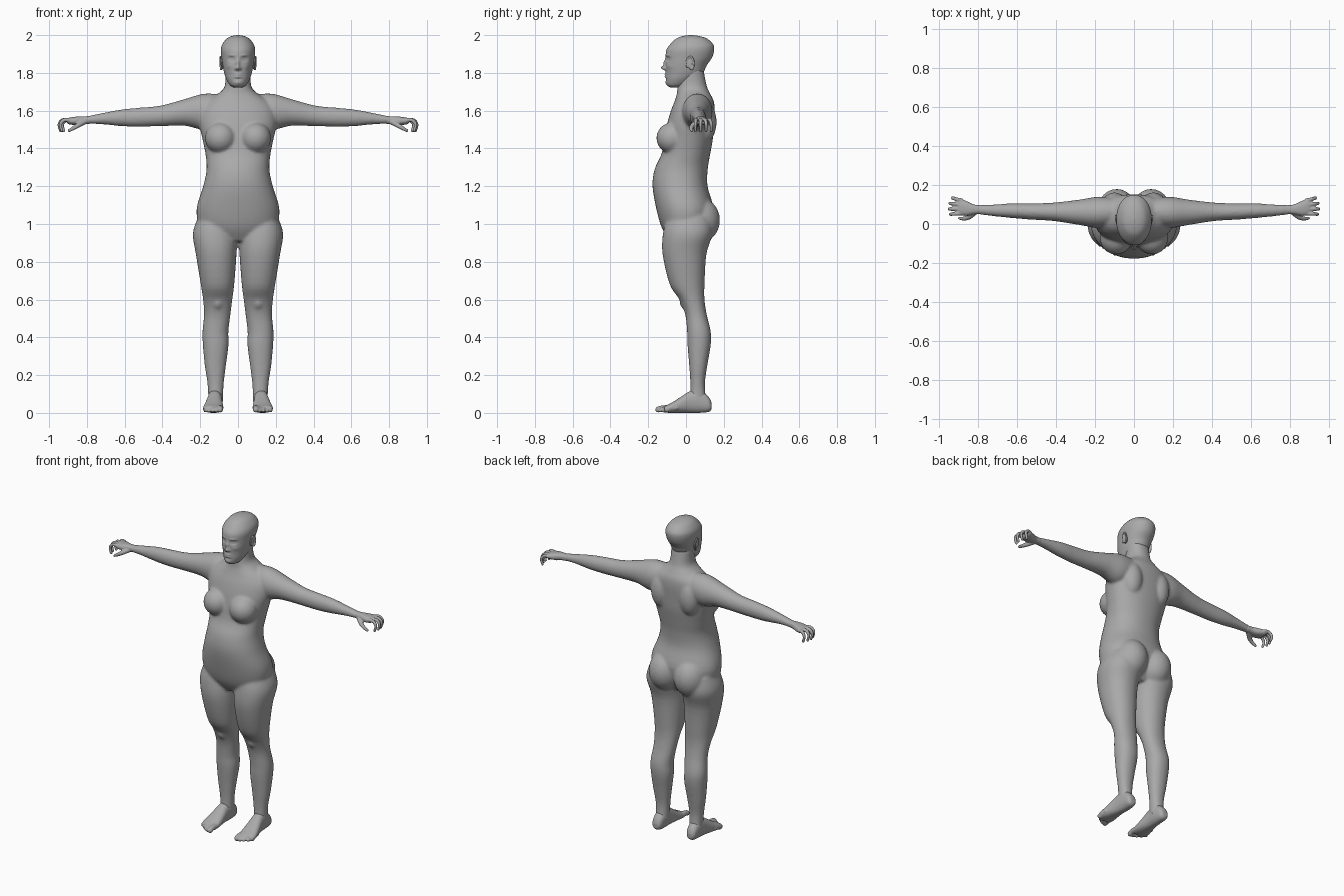
import bpy, bmesh, math
from mathutils import Vector, Matrix

if "Cube" in bpy.data.objects:
    bpy.data.objects.remove(bpy.data.objects["Cube"])

skin = bpy.data.materials.new("plain_grey")
skin.use_nodes = True
GREY = (0.4, 0.4, 0.4, 1)
skin.diffuse_color = GREY
skin.node_tree.nodes["Principled BSDF"].inputs["Base Color"].default_value = GREY


def spline(rows, steps):
    """Smooth in-between rows through the given rows."""
    rows = [Vector(r) for r in rows]
    out = []
    for i in range(len(rows) - 1):
        p0, p1, p2 = rows[max(i - 1, 0)], rows[i], rows[i + 1]
        p3 = rows[min(i + 2, len(rows) - 1)]
        for k in range(steps):
            t = k / steps
            m1, m2 = (p2 - p0) / 2, (p3 - p1) / 2
            out.append(p1 * (2*t**3 - 3*t**2 + 1) + m1 * (t**3 - 2*t**2 + t)
                       + p2 * (3*t**2 - 2*t**3) + m2 * (t**3 - t**2))
    return out + [rows[-1]]


def loft(bm, axis, rows, segs=40, power=2.0, steps=4):
    """Rows are (position on axis, low and high of the two other axes in order)."""
    rings = []
    for t, a0, a1, b0, b1 in spline(rows, steps):
        ring = []
        for i in range(segs):
            ang = math.tau * i / segs
            c, s = math.cos(ang), math.sin(ang)
            c = math.copysign(abs(c) ** (2 / power), c)
            s = math.copysign(abs(s) ** (2 / power), s)
            co = [(a0 + a1 + (a1 - a0) * c) / 2, (b0 + b1 + (b1 - b0) * s) / 2]
            co.insert(axis, t)
            ring.append(bm.verts.new(co))
        rings.append(ring)
    for lo, hi in zip(rings, rings[1:]):
        for i in range(segs):
            j = (i + 1) % segs
            bm.faces.new((lo[i], lo[j], hi[j], hi[i]))
    bm.faces.new(rings[0])
    bm.faces.new(rings[-1])


def ball(bm, centre, radii, tilt=0):
    m = (Matrix.Translation(centre) @ Matrix.Rotation(tilt, 4, 'X')
         @ Matrix.Diagonal((*radii, 1)))
    bmesh.ops.create_uvsphere(bm, u_segments=24, v_segments=16, radius=1, matrix=m)


def digit(bm, points, r0, r1):
    """Chain of balls tapering along a bent path."""
    path = spline(points, 7)
    for i, p in enumerate(path):
        r = r0 + (r1 - r0) * i / (len(path) - 1)
        bmesh.ops.create_icosphere(bm, subdivisions=2, radius=r, matrix=Matrix.Translation(p))


def finish(bm, name, voxel=0, smooth=0):
    bmesh.ops.recalc_face_normals(bm, faces=bm.faces)
    me = bpy.data.meshes.new(name)
    bm.to_mesh(me)
    bm.free()
    me.materials.append(skin)
    ob = bpy.data.objects.new(name, me)
    bpy.context.collection.objects.link(ob)
    for p in me.polygons:
        p.use_smooth = True
    if voxel:
        rm = ob.modifiers.new("Blend", 'REMESH')
        rm.mode, rm.voxel_size, rm.use_smooth_shade = 'VOXEL', voxel, True
        sm = ob.modifiers.new("Soften", 'SMOOTH')
        sm.factor, sm.iterations = 0.5, smooth
    return ob


def mirror_all(bm):
    geom = bm.verts[:] + bm.edges[:] + bm.faces[:]
    new = bmesh.ops.duplicate(bm, geom=geom)["geom"]
    bmesh.ops.scale(bm, vec=(-1, 1, 1), verts=[v for v in new if isinstance(v, bmesh.types.BMVert)])


def pair(build, name, voxel, smooth):
    for side, sx in (("left", 1), ("right", -1)):
        bm = bmesh.new()
        build(bm)
        bmesh.ops.scale(bm, vec=(sx, 1, 1), verts=bm.verts)
        finish(bm, side + "_" + name, voxel, smooth)


# Body: arms, legs and soft forms on one side, mirrored, then the trunk
body = bmesh.new()
loft(body, 0, [(.08, 0, .13, 1.54, 1.685), (.18, -.02, .14, 1.50, 1.69),
               (.28, -.005, .125, 1.52, 1.662), (.41, .015, .11, 1.518, 1.627),
               (.52, .022, .106, 1.515, 1.616), (.62, .03, .106, 1.518, 1.606),
               (.72, .04, .1, 1.528, 1.587), (.82, .052, .096, 1.53, 1.567)])
loft(body, 2, [(1.04, .03, .21, -.1, .13), (.95, .006, .239, -.122, .14),
               (.84, .008, .223, -.124, .108), (.68, .02, .197, -.086, .098),
               (.6, .03, .185, -.035, .098), (.52, .04, .18, -.004, .11),
               (.43, .051, .188, .006, .131), (.36, .05, .186, .008, .131),
               (.25, .064, .176, .017, .113), (.15, .076, .161, .023, .1),
               (.05, .08, .157, .02, .11)], power=2.15)
ball(body, (.092, -.072, 1.455), (.083, .085, .083))        # breast
ball(body, (.088, .072, 1.02), (.1, .108, .12))             # buttock
ball(body, (.1, .1, 1.54), (.065, .062, .11))               # shoulder blade
ball(body, (.107, .032, .585), (.04, .066, .05))            # kneecap
mirror_all(body)
trunk = [(.91, .12, -.085, .08), (.98, .2, -.128, .12), (1.08, .219, -.157, .145),
         (1.2, .184, -.177, .114), (1.29, .166, -.166, .115), (1.37, .172, -.13, .128),
         (1.45, .188, -.115, .142), (1.53, .205, -.1, .148), (1.6, .2, -.08, .152),
         (1.65, .165, -.06, .147), (1.69, .105, -.048, .128), (1.73, .07, -.045, .11),
         (1.82, .066, -.03, .092)]
loft(body, 2, [(z, -w, w, f, b) for z, w, f, b in trunk], segs=64, power=2.2)
finish(body, "body", .008, 8)

# Head: one loft, with the face pushed in and out by soft bumps
head = bmesh.new()
skull = [(1.722, .02, -.08, -.02), (1.735, .042, -.1, .01), (1.765, .061, -.106, .05),
         (1.8, .073, -.106, .09), (1.84, .081, -.108, .11), (1.88, .087, -.108, .137),
         (1.92, .091, -.104, .149), (1.95, .084, -.085, .144), (1.98, .061, -.054, .114),
         (1.994, .036, -.02, .075), (2.0, .006, .015, .035)]
loft(head, 2, [(z, -w, w, f, b) for z, w, f, b in skull], segs=144, power=2.1, steps=10)
bumps = [(0, 1.826, .011, .011, .023), (0, 1.85, .009, .02, .011),      # nose
         (.013, 1.822, .006, .006, .007),                              # nostril wing
         (.034, 1.873, .016, .011, -.013), (.034, 1.873, .011, .006, .007),  # eye
         (.034, 1.893, .018, .006, .004), (.048, 1.835, .015, .014, .004),   # brow, cheek
         (0, 1.785, .02, .012, .009), (0, 1.785, .022, .003, -.006),   # lips
         (0, 1.768, .02, .005, -.003), (0, 1.748, .02, .01, .005)]     # chin
for v in head.verts:
    if v.co.y < -.02:
        v.co.y -= sum(h * math.exp(-((abs(v.co.x) - x) / sx) ** 2 - ((v.co.z - z) / sz) ** 2)
                      for x, z, sx, sz, h in bumps)
finish(head, "head")


# Ears: flat shell with a raised rim
def ear(bm):
    ball(bm, (.084, .022, 1.85), (.008, .017, .034), .2)
    rim = []
    for i in range(15):
        a = math.radians(-60 + 270 * i / 14)
        rim.append((.09 + .004 * math.cos(a - .5), .022 + .019 * math.cos(a), 1.85 + .036 * math.sin(a)))
    digit(bm, rim, .006, .005)


pair(ear, "ear", .0035, 3)


# Hands: palm, four curled fingers and a thumb
def hand(bm):
    loft(bm, 0, [(.78, .052, .096, 1.531, 1.569), (.82, .05, .1, 1.528, 1.57),
                 (.86, .042, .118, 1.524, 1.568), (.895, .045, .13, 1.528, 1.563),
                 (.905, .052, .125, 1.535, 1.557)], power=2.4)
    for y, reach, spread in ((.054, .94, -.004), (.077, .947, 0), (.1, .943, .006), (.121, .93, .012)):
        digit(bm, [(.885, y, 1.548), (reach - .02, y + spread / 2, 1.55),
                   (reach, y + spread, 1.527), (reach - .008, y + spread, 1.493)], .0115, .008)
    digit(bm, [(.815, .062, 1.54), (.845, .036, 1.523), (.872, .028, 1.507),
               (.895, .03, 1.494)], .016, .008)


pair(hand, "hand", .004, 3)


# Feet: heel to ball, then five toes
def foot(bm):
    loft(bm, 1, [(.136, .105, .138, .02, .05), (.12, .09, .152, .005, .085),
                 (.07, .083, .158, 0, .125), (.02, .084, .163, 0, .115),
                 (-.03, .08, .174, 0, .083), (-.08, .077, .185, 0, .052),
                 (-.115, .08, .183, .002, .036)], power=2.3)
    for i in range(5):
        x, r = .095 + .0195 * i, .0165 if i == 0 else .0115 - .0006 * i
        tip = -.147 + .003 * i * i
        digit(bm, [(x, tip + .05, .026), (x, tip + .02, .024), (x, tip, r + .001)], r, r)


pair(foot, "foot", .005, 4)
